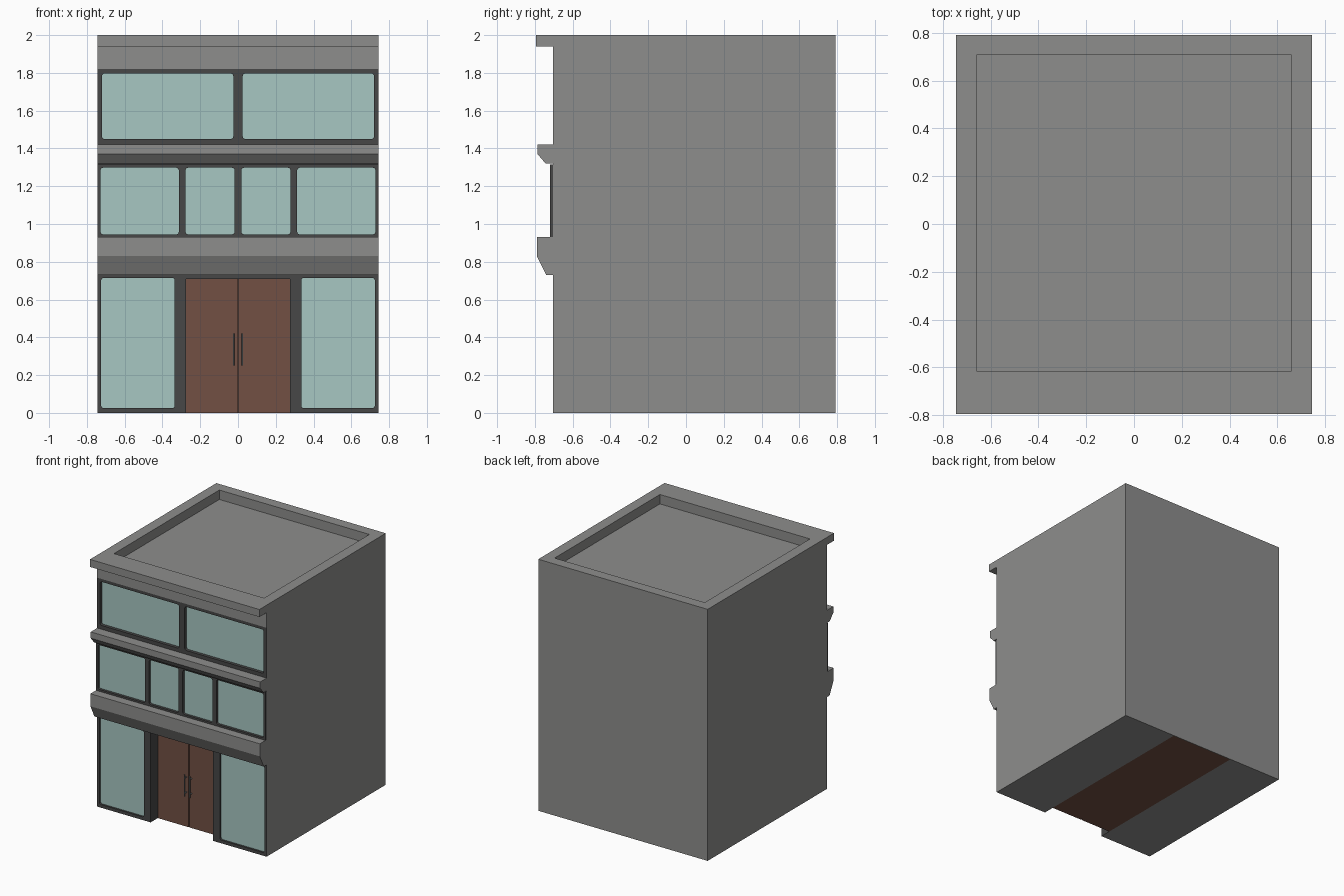
import bpy, bmesh, math
from mathutils import Matrix, Vector

if "Cube" in bpy.data.objects:
    bpy.data.objects.remove(bpy.data.objects["Cube"])

W, BACK, WALL = 0.745, 0.792, -0.705      # half width, back wall, front wall


def material(name, rgb):
    m = bpy.data.materials.new(name)
    m.diffuse_color = (*rgb, 1)
    m.use_nodes = True
    m.node_tree.nodes["Principled BSDF"].inputs["Base Color"].default_value = m.diffuse_color
    return m


GREY = material("concrete grey", (0.27, 0.27, 0.265))
DARK = material("dark frame", (0.063, 0.063, 0.063))
GLASS = material("pale green glass", (0.385, 0.57, 0.54))
WOOD = material("brown door", (0.168, 0.08, 0.057))
METAL = material("handle metal", (0.23, 0.27, 0.28))


def finish(bm, name, *mats):
    bmesh.ops.recalc_face_normals(bm, faces=bm.faces)
    me = bpy.data.meshes.new(name)
    bm.to_mesh(me)
    bm.free()
    ob = bpy.data.objects.new(name, me)
    bpy.context.collection.objects.link(ob)
    for m in mats:
        me.materials.append(m)
    return ob


def prism(bm, pts, vec):
    """Closed solid: polygon swept along vec."""
    face = bm.faces.new([bm.verts.new(p) for p in pts])
    ext = bmesh.ops.extrude_face_region(bm, geom=[face], use_keep_orig=True)
    moved = [v for v in ext["geom"] if isinstance(v, bmesh.types.BMVert)]
    bmesh.ops.translate(bm, verts=moved, vec=Vector(vec))


def box(bm, x0, x1, y0, y1, z0, z1):
    prism(bm, [(x0, y0, z0), (x1, y0, z0), (x1, y0, z1), (x0, y0, z1)], (0, y1 - y0, 0))


def pane(bm, x0, x1, z0, z1, depth, r=0.014):
    """Rounded window pocket reaching back to y = depth."""
    pts = []
    for i, (cx, cz) in enumerate([(x1 - r, z1 - r), (x0 + r, z1 - r), (x0 + r, z0 + r), (x1 - r, z0 + r)]):
        for k in range(4):
            a = math.radians(90 * i + 30 * k)
            pts.append((cx + r * math.cos(a), -1.0, cz + r * math.sin(a)))
    prism(bm, pts, (0, depth + 1.0, 0))


def cut(ob, cutter):
    mod = ob.modifiers.new("cut", "BOOLEAN")
    mod.operation, mod.solver, mod.object = "DIFFERENCE", "EXACT", cutter
    bpy.context.view_layer.objects.active = ob
    bpy.ops.object.modifier_apply(modifier=mod.name)


# body: side profile with ledges and cornice, swept across the width
profile = [(WALL, 0), (WALL, 0.73), (-0.74, 0.73), (-0.79, 0.83), (-0.79, 0.93),
           (WALL, 0.93), (WALL, 1.32), (-0.743, 1.32), (-0.786, 1.37), (-0.786, 1.42),
           (WALL, 1.42), (WALL, 1.82), (WALL, 1.94), (-0.795, 1.94), (-0.795, 2),
           (BACK, 2), (BACK, 0)]
bm = bmesh.new()
prism(bm, [(-W, y, z) for y, z in profile], (2 * W, 0, 0))
body = finish(bm, "building_body", GREY, DARK, GLASS)

# middle floor window frame, standing slightly proud
bm = bmesh.new()
box(bm, -W, W, -0.72, WALL, 0.93, 1.315)
frame = finish(bm, "middle_window_frame", DARK)

# window pockets
bm = bmesh.new()
for s in (-1, 1):
    for a, b, z0, z1, depth in [(0.335, 0.725, 0.025, 0.715, -0.69),
                                (0.313, 0.728, 0.945, 1.298, -0.70),
                                (0.018, 0.278, 0.945, 1.298, -0.70),
                                (0.025, 0.72, 1.45, 1.797, -0.68)]:
        pane(bm, min(s * a, s * b), max(s * a, s * b), z0, z1, depth)
windows = finish(bm, "window_cutter")
# doorway and roof well
bm = bmesh.new()
box(bm, -0.275, 0.275, -1, 0.787, -0.1, 0.71)
box(bm, -0.66, 0.66, -0.615, 0.708, 1.925, 2.1)
openings = finish(bm, "opening_cutter")

cut(body, windows)
cut(body, openings)
cut(frame, windows)
for c in (windows, openings):
    bpy.data.objects.remove(c)

# colour the body by position: frames on the front, glass at the pocket backs
for p in body.data.polygons:
    c, n = p.center, p.normal
    p.material_index = 0
    doorway = abs(c.x) < 0.28 and 0.01 < c.z < 0.715 and abs(n.y) < 0.5
    zone = 0.005 < c.z < 0.729 or 0.931 < c.z < 1.319 or 1.421 < c.z < 1.819
    if doorway:
        p.material_index = 1
    elif zone and WALL - 0.001 < c.y < -0.65 and abs(c.x) < W - 0.002:
        p.material_index = 2 if n.y < -0.9 and c.y > WALL + 0.003 else 1

# double door: core block plus two leaves with a slim gap
bm = bmesh.new()
box(bm, -0.275, 0.275, -0.6, 0.787, 0, 0.71)
finish(bm, "door_core", WOOD)
for s, side in ((-1, "left"), (1, "right")):
    bm = bmesh.new()
    a, b = sorted((s * 0.003, s * 0.275))
    box(bm, a, b, -0.615, -0.6, 0, 0.71)
    finish(bm, side + "_door_leaf", WOOD)
    # bar handle on two standoffs
    bm = bmesh.new()
    bmesh.ops.create_cone(bm, cap_ends=True, segments=10, radius1=0.005, radius2=0.005,
                          depth=0.17, matrix=Matrix.Translation((s * 0.023, -0.64, 0.335)))
    for z in (0.275, 0.395):
        box(bm, s * 0.023 - 0.003, s * 0.023 + 0.003, -0.64, -0.614, z - 0.003, z + 0.003)
    finish(bm, side + "_door_handle", METAL)
